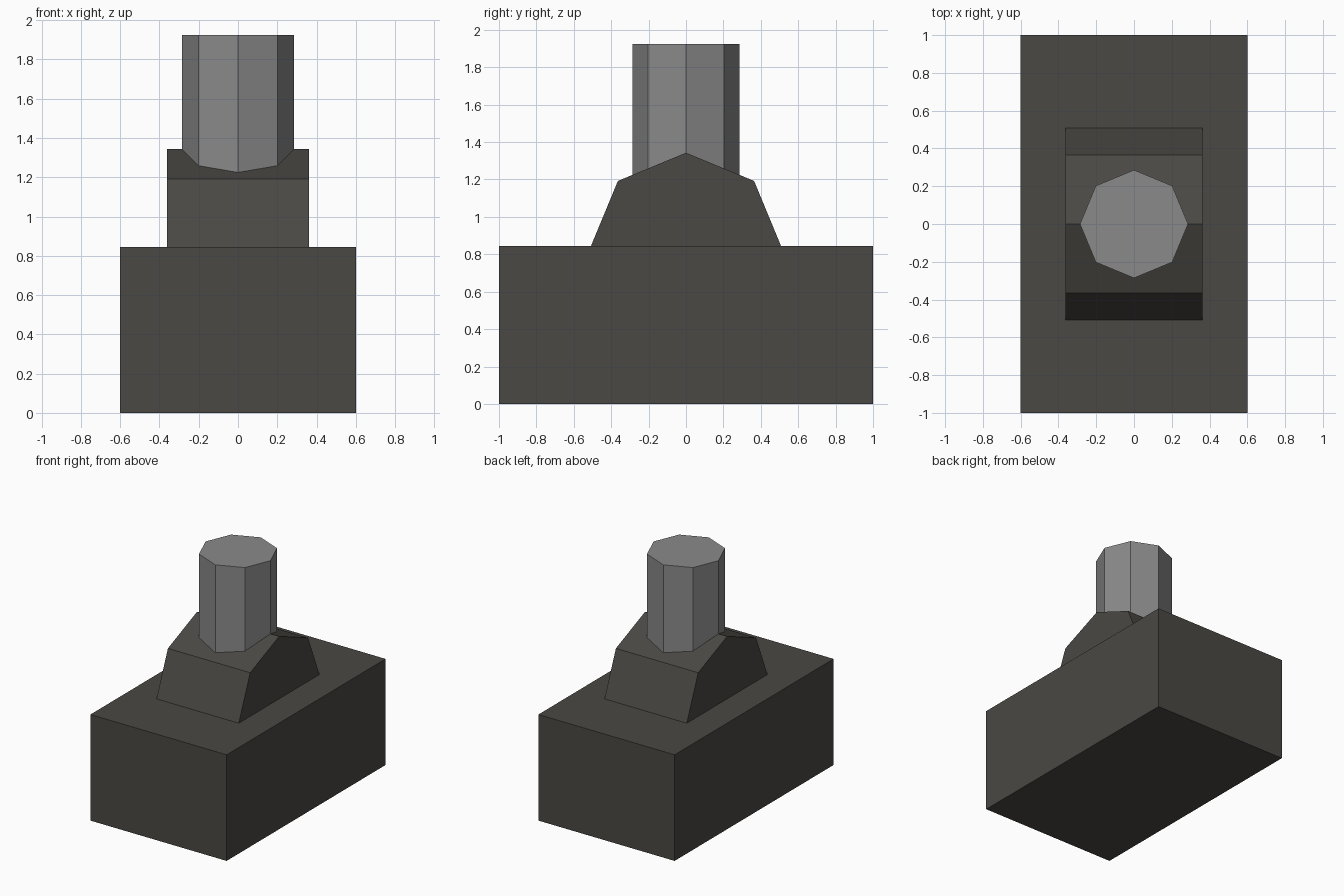
import bpy
from math import pi

if "Cube" in bpy.data.objects:
    bpy.data.objects.remove(bpy.data.objects["Cube"])


def material(name, color):
    mat = bpy.data.materials.new(name)
    mat.diffuse_color = (*color, 1)
    mat.use_nodes = True
    mat.node_tree.nodes["Principled BSDF"].inputs["Base Color"].default_value = mat.diffuse_color
    return mat


def prism(name, radius, depth, location, mat, rotation=(0, 0, 0)):
    """Flat-shaded eight-sided cylinder."""
    bpy.ops.mesh.primitive_cylinder_add(vertices=8, radius=radius, depth=depth,
                                        location=location, rotation=rotation)
    obj = bpy.context.object
    obj.name = name
    obj.data.materials.append(mat)
    return obj


dark = material("dark_grey", (0.068, 0.065, 0.057))
mid = material("mid_grey", (0.252, 0.252, 0.252))

# Block base standing on the ground
bpy.ops.mesh.primitive_cube_add(size=1, location=(0, 0, 0.4225))
base = bpy.context.object
base.name = "base_block"
base.scale = (1.2, 2.0, 0.845)
base.data.materials.append(dark)

# Octagonal drum lying along x, half sunk into the base
prism("pivot_drum", 0.515, 0.725, (0, 0, 0.828), dark, (0, pi / 2, 0))

# Upright octagonal post, its foot sunk into the drum
bottom, top = 1.0, 1.925
prism("post", 0.286, top - bottom, (0, 0, (top + bottom) / 2), mid)
